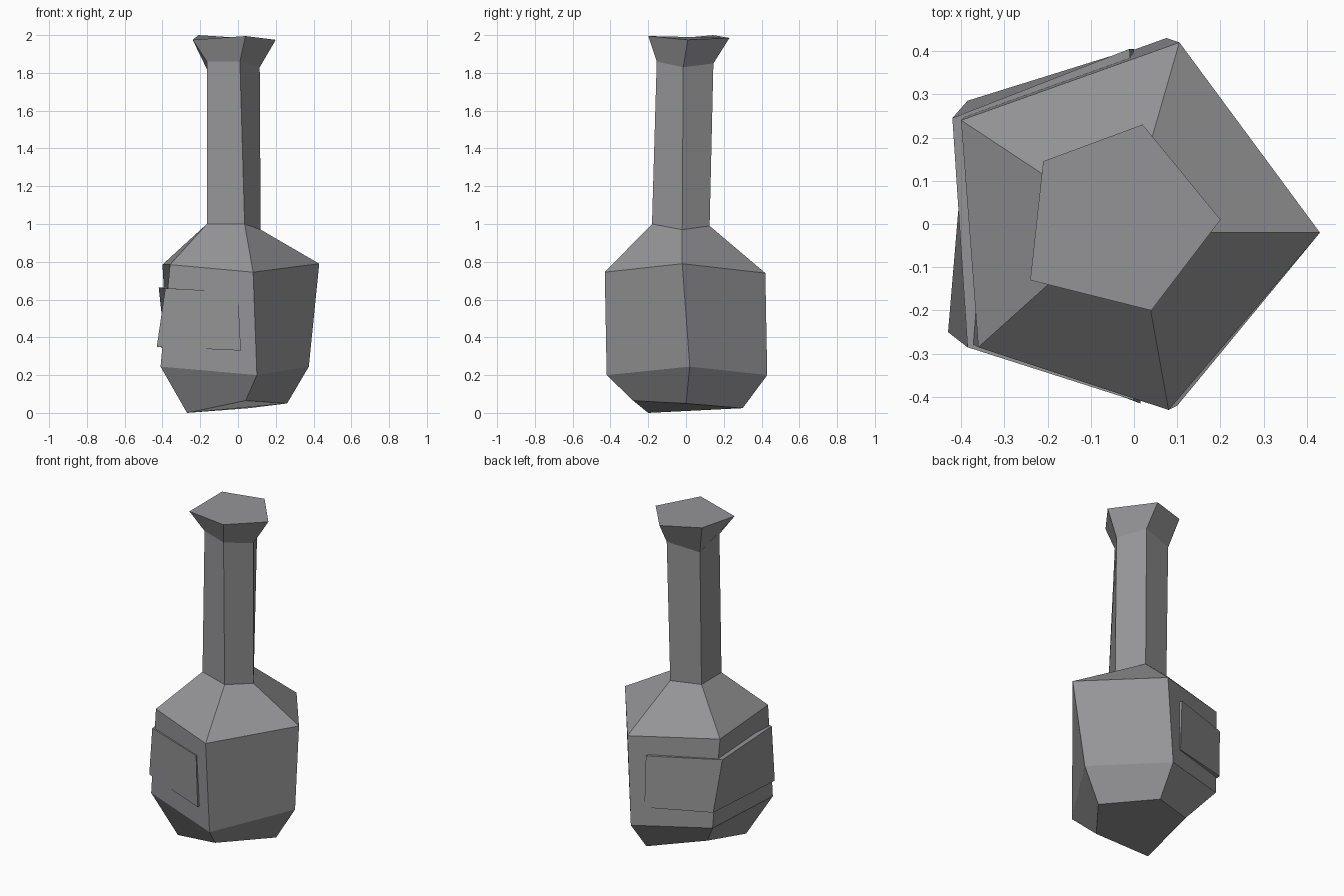
import bpy
import bmesh
from mathutils import Vector

default_cube = bpy.data.objects.get("Cube")
if default_cube:
    bpy.data.objects.remove(default_cube, do_unlink=True)


def make_material(name, colour):
    material = bpy.data.materials.new(name)
    material.use_nodes = True
    material.diffuse_color = colour
    shader = material.node_tree.nodes["Principled BSDF"]
    shader.inputs["Base Color"].default_value = colour
    return material


def loft(name, rings, material):
    """Bridge successive closed rings with flat quads and cap both ends."""
    bm = bmesh.new()
    loops = [[bm.verts.new(point) for point in ring] for ring in rings]
    for lower, upper in zip(loops, loops[1:]):
        count = len(lower)
        for i in range(count):
            j = (i + 1) % count
            bm.faces.new((lower[i], lower[j], upper[j], upper[i]))
    bm.faces.new(list(reversed(loops[0])))
    bm.faces.new(loops[-1])
    bmesh.ops.recalc_face_normals(bm, faces=bm.faces[:])
    mesh = bpy.data.meshes.new(name)
    bm.to_mesh(mesh)
    bm.free()
    mesh.materials.append(material)
    part = bpy.data.objects.new(name, mesh)
    bpy.context.collection.objects.link(part)
    return part


grey = make_material("bottle grey", (0.3, 0.3, 0.31, 1))

# Uneven five-sided rings, each listed from the left corner round the back
base = [(.26, 0, .05), (.06, .3, .025), (-.25, .15, .085),
        (-.27, -.2, 0), (.04, -.28, .065)]
belly = [(.375, .02, .245), (.075, .43, .2), (-.37, .27, .24),
         (-.41, -.26, .245), (.1, -.42, .2)]
shoulder = [(.43, -.02, .79), (.105, .42, .74), (-.4, .24, .785),
            (-.36, -.285, .785), (.08, -.43, .745)]
neck_bottom = [(.12, -.02, .97), (.02, .125, .99), (-.165, .085, 1),
               (-.165, -.11, 1), (.035, -.18, 1)]
neck_top = [(.115, -.015, 1.83), (.03, .145, 1.85), (-.165, .1, 1.82),
            (-.165, -.09, 1.86), (.01, -.155, 1.86)]
lip = [(.2, .01, 1.975), (.02, .23, 1.985), (-.21, .145, 2),
       (-.24, -.13, 1.975), (.04, -.2, 1.995)]

# Bottle body with neck and flared lip
loft("bottle", [base, belly, shoulder, neck_bottom, neck_top, lip], grey)

# Label band wrapped round the right side, sunk slightly into the body
label_bottom = [(0, .405, .32), (-.385, .285, .345),
                (-.43, -.25, .35), (.015, -.415, .33)]
label_top = [(-.01, .405, .64), (-.42, .245, .665),
             (-.385, -.285, .66), (0, -.408, .64)]


def band_ring(outer):
    """Close an outer strip with a copy pulled in towards the bottle axis."""
    inner = [Vector((x * .9, y * .9, z)) for x, y, z in reversed(outer)]
    return [Vector(point) for point in outer] + inner


loft("label", [band_ring(label_bottom), band_ring(label_top)], grey)
